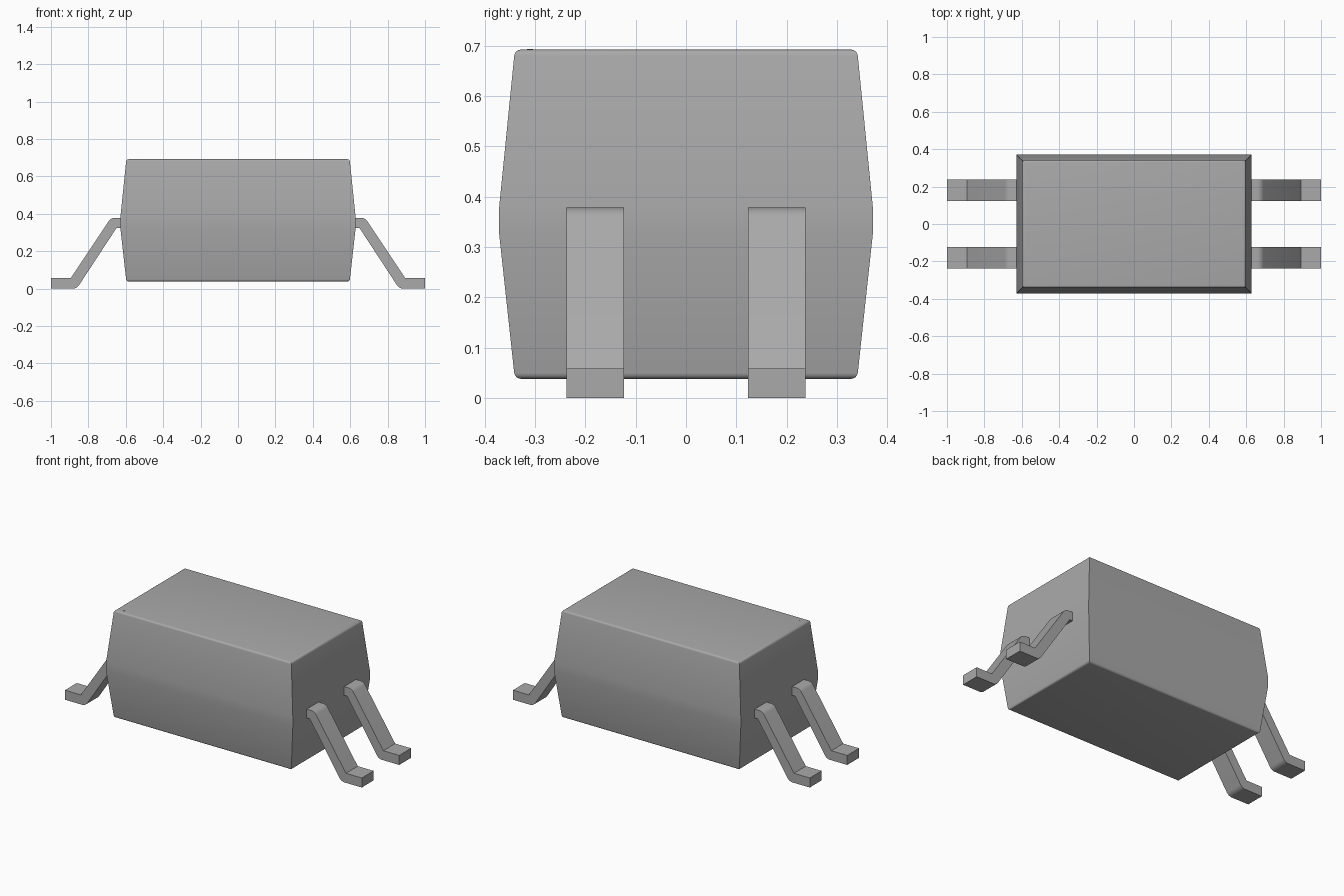
import bpy, bmesh
from mathutils import Vector

cube = bpy.data.objects.get("Cube")
if cube:
    bpy.data.objects.remove(cube, do_unlink=True)

grey = bpy.data.materials.new("plain grey")
grey.use_nodes = True
colour = (0.4, 0.4, 0.4, 1)
grey.diffuse_color = colour
grey.node_tree.nodes["Principled BSDF"].inputs["Base Color"].default_value = colour


def finish(bm, name, angle=0.6):
    """Turn a bmesh into a grey object with smooth soft edges."""
    bmesh.ops.recalc_face_normals(bm, faces=bm.faces)
    mesh = bpy.data.meshes.new(name)
    bm.to_mesh(mesh)
    bm.free()
    mesh.materials.append(grey)
    obj = bpy.data.objects.new(name, mesh)
    bpy.context.collection.objects.link(obj)
    bpy.ops.object.select_all(action='DESELECT')
    obj.select_set(True)
    bpy.context.view_layer.objects.active = obj
    bpy.ops.object.shade_smooth_by_angle(angle=angle)
    return obj


# Body: rectangular sections, widest at the middle band, with softened rims
TOP, BOTTOM = 0.692, 0.038
bm = bmesh.new()
rings = []
for half_x, half_y, z in [(0.597, 0.34, BOTTOM), (0.629, 0.371, 0.325),
                          (0.629, 0.371, 0.38), (0.597, 0.34, TOP)]:
    rings.append([bm.verts.new((sx * half_x, sy * half_y, z))
                  for sx, sy in [(-1, -1), (1, -1), (1, 1), (-1, 1)]])
for low, high in zip(rings, rings[1:]):
    for i in range(4):
        j = (i + 1) % 4
        bm.faces.new((low[i], low[j], high[j], high[i]))
bm.faces.new(rings[0][::-1])
bm.faces.new(rings[-1])
rims = [e for e in bm.edges
        if all(v.co.z in (rings[0][0].co.z, rings[-1][0].co.z) for v in e.verts)]
bmesh.ops.bevel(bm, geom=rims, offset=0.012, segments=4, profile=0.5, affect='EDGES')
finish(bm, "body")

# Pin marker: tiny disc near one corner of the top
bm = bmesh.new()
bmesh.ops.create_cone(bm, cap_ends=True, segments=16, radius1=0.006, radius2=0.006, depth=0.002)
bmesh.ops.translate(bm, verts=bm.verts, vec=Vector((-0.55, -0.31, TOP)))
finish(bm, "pin_marker")

# Leads: bent strip profile in x and z, extruded across y, with rounded bends
PROFILE = [(0.60, 0.378), (0.68, 0.378), (0.893, 0.058), (1.0, 0.058),
           (1.0, 0.0), (0.862, 0.0), (0.649, 0.325), (0.60, 0.325)]
OUTER_BENDS, INNER_BENDS = (1, 5), (2, 6)


def make_lead(name, side, y):
    bm = bmesh.new()
    near = [bm.verts.new((side * x, y - 0.057, z)) for x, z in PROFILE]
    far = [bm.verts.new((side * x, y + 0.057, z)) for x, z in PROFILE]
    bm.faces.new(near)
    bm.faces.new(far[::-1])
    cross = []
    for i in range(len(PROFILE)):
        j = (i + 1) % len(PROFILE)
        face = bm.faces.new((near[i], far[i], far[j], near[j]))
        cross.append(bm.edges.get((near[i], far[i])))
    bends = {cross[i]: 0.02 for i in OUTER_BENDS}
    bmesh.ops.bevel(bm, geom=list(bends), offset=0.02, segments=4,
                    profile=0.5, affect='EDGES')
    finish(bm, name)


for side, label in [(1, "left"), (-1, "right")]:
    for y, end in [(-0.18, "front"), (0.18, "back")]:
        make_lead(f"{label}_{end}_lead", side, y)
